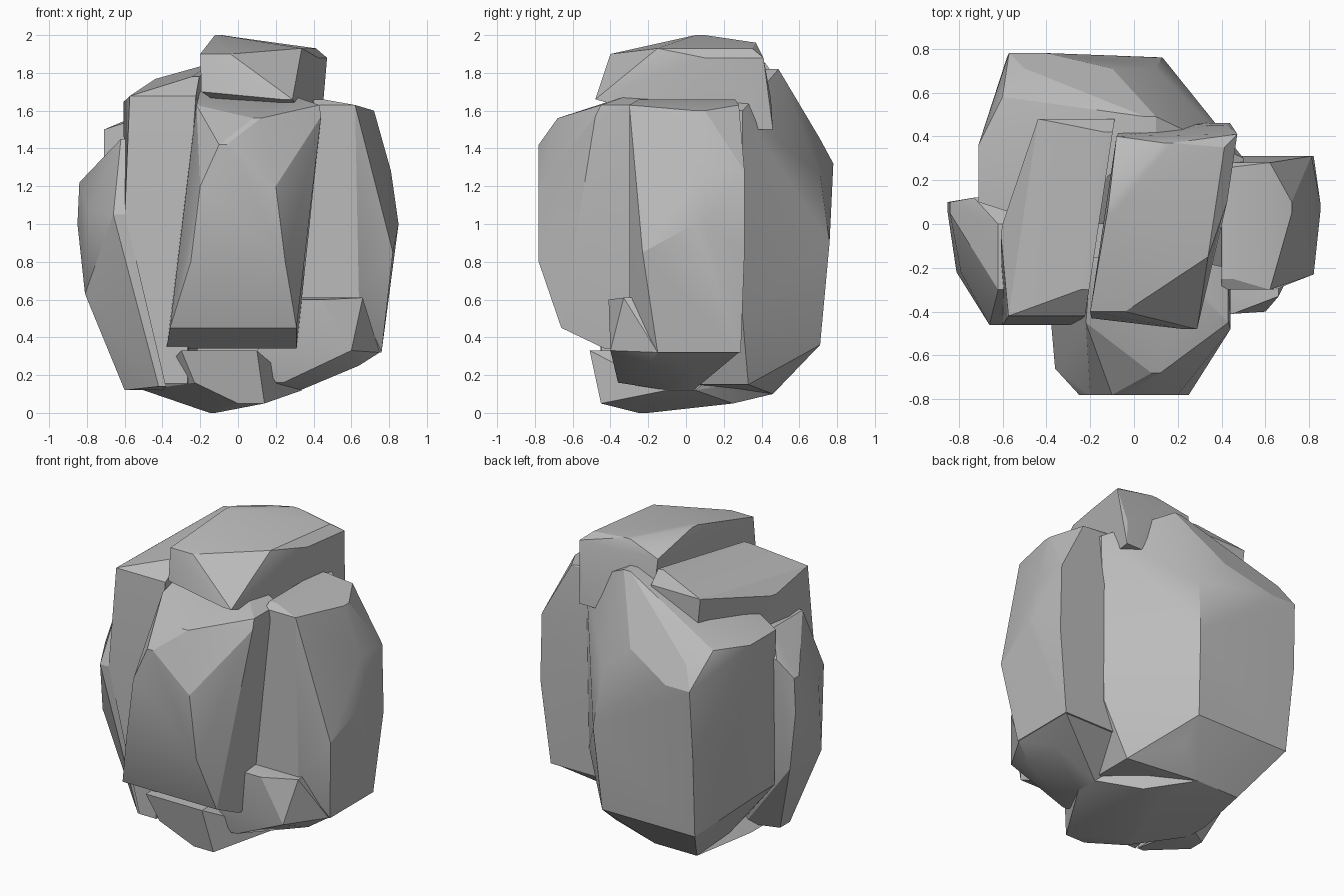
import bpy
import bmesh
from math import radians
from mathutils import Vector

default_cube = bpy.data.objects.get("Cube")
if default_cube:
    bpy.data.objects.remove(default_cube, do_unlink=True)

# One plain stone colour
stone = bpy.data.materials.new("grey_stone")
stone.use_nodes = True
stone_grey = (.5, .5, .5, 1)
stone.diffuse_color = stone_grey
stone_shader = stone.node_tree.nodes["Principled BSDF"]
stone_shader.inputs["Base Color"].default_value = stone_grey


def course(height, right, left, front, back):
    """Corners of one level rectangular course of a block."""
    return [Vector((across, depth, height)) for across in (right, left) for depth in (front, back)]


def hewn_block(name, *courses, sweep=0, rise=0):
    """Wrap a faceted block around its courses.

    Towards the back, sweep leans the block sideways and rise lifts it.
    """
    bm = bmesh.new()
    for corners in courses:
        for corner in corners:
            lean = Vector((sweep, 0, rise)) * corner.y
            bm.verts.new(corner + lean)

    # Keep only the outer skin, merging facets that lie almost flat
    hull = bmesh.ops.convex_hull(bm, input=bm.verts[:])
    unused = set(hull["geom_interior"] + hull["geom_unused"])
    loose = [item for item in unused if isinstance(item, bmesh.types.BMVert)]
    bmesh.ops.delete(bm, geom=loose, context="VERTS")
    bmesh.ops.dissolve_limit(bm, angle_limit=radians(3), verts=bm.verts[:], edges=bm.edges[:])
    bmesh.ops.recalc_face_normals(bm, faces=bm.faces[:])

    mesh = bpy.data.meshes.new(name)
    bm.to_mesh(mesh)
    bm.free()
    mesh.materials.append(stone)
    block = bpy.data.objects.new(name, mesh)
    bpy.context.collection.objects.link(block)

    # Soft shading over shallow facets, crisp shading over the chiselled edges
    bpy.ops.object.select_all(action="DESELECT")
    block.select_set(True)
    bpy.context.view_layer.objects.active = block
    bpy.ops.object.shade_smooth_by_angle(angle=radians(20))


# Tall bulging slab on the front
hewn_block(
    "front_slab",
    course(1.71, -.2, .2, -.22, -.15),
    course(1.63, -.22, .43, -.45, -.2),
    course(1.57, .1, .44, -.48, -.3),
    course(1.56, .08, .12, -.68, -.3),
    course(1.42, -.1, -.06, -.78, -.3),
    course(1.2, -.2, .2, -.78, -.2),
    course(.8, -.25, .25, -.78, -.2),
    course(.45, -.36, .31, -.66, -.3),
    course(.34, -.38, .31, -.43, -.3),
)

# Rounded slab on the left side, with its lower step
hewn_block(
    "left_slab",
    course(1.66, .4, .45, -.25, .26),
    course(1.63, .4, .62, -.3, .28),
    course(1.6, .4, .72, .05, .1),
    course(1.1, .4, .62, -.3, .3),
    course(1, .4, .85, .05, .1),
    course(1.28, .4, .81, .1, .31),
    course(.85, .4, .82, -.23, .31),
    course(.6, .3, .64, -.3, .3),
    course(.32, .3, .76, -.15, .29),
)
hewn_block(
    "left_step",
    course(.61, .3, .66, -.33, 0),
    course(.6, .3, .45, -.41, 0),
    course(.33, .1, .6, -.4, .1),
    course(.32, .3, .75, -.15, .28),
    course(.25, .2, .64, -.2, .04),
    course(.16, .2, .24, -.36, 0),
    course(.12, .25, .33, -.1, .04),
)

# Broad slab across the back
hewn_block(
    "back_slab",
    course(1.82, .05, .1, .35, .49),
    course(1.6, -.4, .5, 0, .3),
    course(1.5, -.71, .1, .1, .36),
    course(1.52, -.6, -.2, .1, .58),
    course(1.45, -.5, -.1, .1, .71),
    course(1.32, -.57, -.4, .1, .78),
    course(1.26, -.4, .1, .1, .71),
    course(.9, -.58, .13, .1, .76),
    course(.5, -.7, .48, .1, .3),
    course(.36, -.56, .1, .1, .71),
    course(.24, -.3, .1, .1, .57),
    course(.15, -.4, .33, 0, .33),
    course(.1, -.4, -.1, .2, .46),
)

# Leaning shoulder on the right, overhanging the back slab
hewn_block(
    "right_shoulder",
    course(1.81, -.2, -.16, -.3, .42),
    course(1.72, -.51, -.16, -.42, .48),
    course(1.65, -.6, -.3, -.05, 0),
    course(1.53, -.49, -.16, 0, .48),
    course(1.1, -.53, -.2, -.46, 0),
    course(.2, -.32, -.2, -.45, -.2),
    sweep=.15, rise=.1,
)

# Angular wedge low on the right side
hewn_block(
    "right_wedge",
    course(1.45, -.62, -.5, -.3, 0),
    course(1.32, -.73, -.6, 0, .12),
    course(1.22, -.84, -.6, .05, .1),
    course(1, -.85, -.5, .05, .1),
    course(1.07, -.79, -.5, -.22, .1),
    course(1.05, -.66, -.5, -.46, .1),
    course(.63, -.81, -.4, -.22, .1),
    course(.12, -.6, -.4, -.2, -.1),
    course(.14, -.42, -.38, -.42, 0),
)

# Long cap stone on top
hewn_block(
    "cap_stone",
    course(2, -.13, -.1, .05, .1),
    course(1.96, .08, .12, .1, .37),
    course(1.93, -.1, .36, -.15, .35),
    course(1.9, -.14, .02, -.4, .4),
    course(1.88, .3, .41, .1, .41),
    course(1.7, -.13, .3, -.43, .42),
    course(1.66, .3, .36, -.48, .45),
    course(1.5, .1, .37, .1, .46),
    sweep=.15,
)

# Shallow stone underneath
hewn_block(
    "foot_stone",
    course(0, -.15, -.12, -.25, -.2),
    course(.05, 0, .14, -.45, .25),
    course(.12, -.5, .34, -.1, .05),
    course(.1, -.4, -.1, -.1, .46),
    course(.16, -.23, .13, -.47, .3),
    course(.33, -.3, .1, -.51, .3),
)
